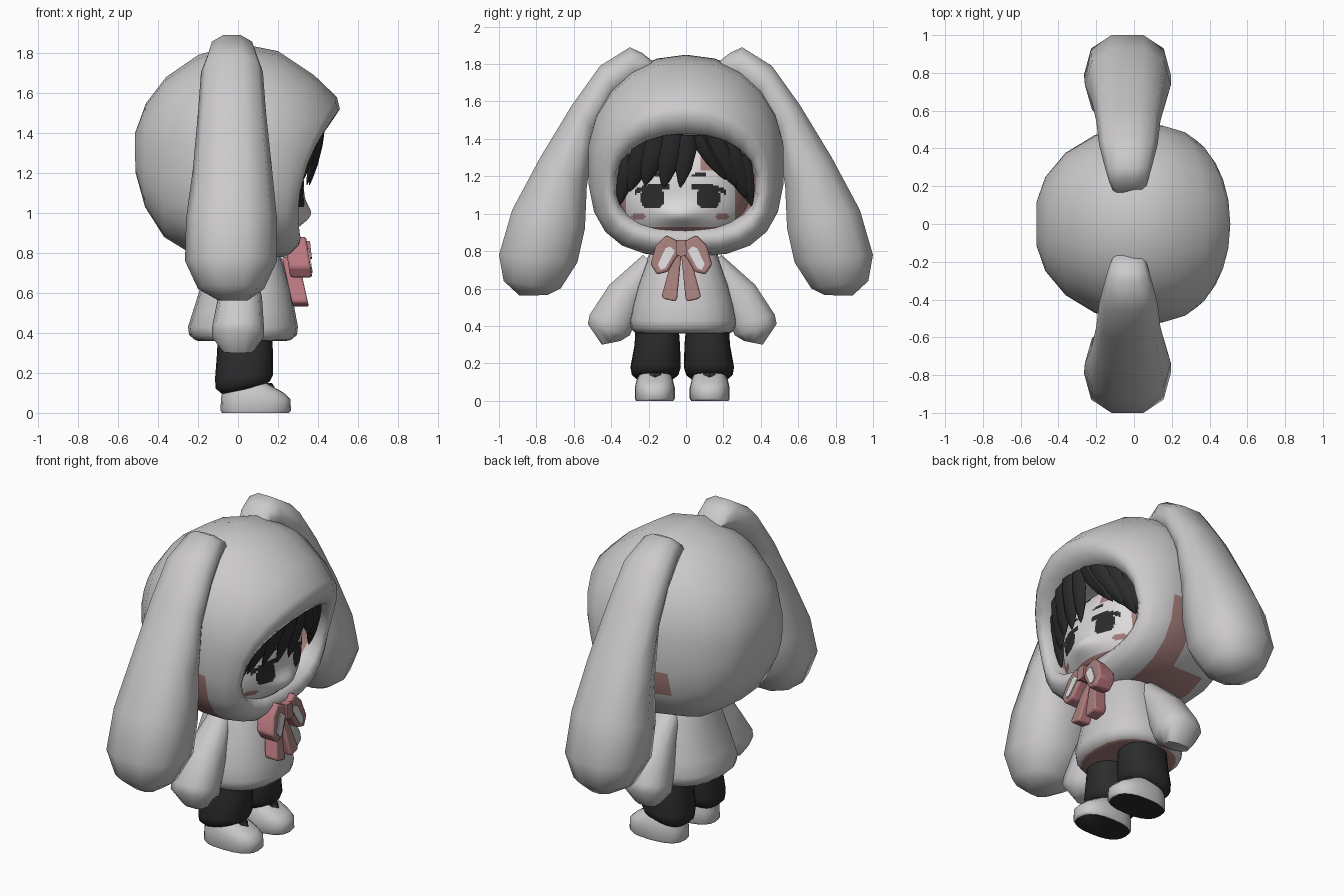
import bpy, bmesh, math

if "Cube" in bpy.data.objects:
    bpy.data.objects.remove(bpy.data.objects["Cube"])


def material(name, r, g, b):
    m = bpy.data.materials.new(name)
    m.diffuse_color = (r, g, b, 1)
    m.use_nodes = True
    m.node_tree.nodes["Principled BSDF"].inputs["Base Color"].default_value = m.diffuse_color
    return m


FUR = material("soft white", 0.60, 0.585, 0.595)
SKIN = material("pale skin", 0.72, 0.70, 0.70)
BLACK = material("charcoal", 0.025, 0.025, 0.027)
SHADE = material("dusty pink", 0.38, 0.21, 0.20)
RIBBON = material("ribbon pink", 0.50, 0.19, 0.22)


def power(v, e):
    return math.copysign(abs(v) ** e, v)


def finish(name, bm, mats, angle=45, mirror=False, rule=None, y=0, bevel=0):
    bmesh.ops.recalc_face_normals(bm, faces=bm.faces)
    if rule:
        for f in bm.faces:
            f.material_index = rule(f.calc_center_median(), f.normal)
    me = bpy.data.meshes.new(name)
    bm.to_mesh(me)
    bm.free()
    ob = bpy.data.objects.new(name, me)
    bpy.context.collection.objects.link(ob)
    for m in mats:
        me.materials.append(m)
    ob.location.y = y
    bpy.ops.object.select_all(action='DESELECT')
    ob.select_set(True)
    bpy.context.view_layer.objects.active = ob
    bpy.ops.object.shade_smooth_by_angle(angle=math.radians(angle))
    if bevel:
        b = ob.modifiers.new("bevel", 'BEVEL')
        b.width, b.segments = bevel, 2
    if mirror:
        m = ob.modifiers.new("mirror", 'MIRROR')
        m.use_axis = (False, True, False)
    return ob


def loft(bm, rings):
    loops = [[bm.verts.new(p) for p in r] for r in rings]
    n = len(loops[0])
    for a, b in zip(loops, loops[1:]):
        for i in range(n):
            bm.faces.new((a[i], a[(i + 1) % n], b[(i + 1) % n], b[i]))
    bm.faces.new(loops[0])
    bm.faces.new(loops[-1])
    return bm


def flat_ring(z, x0, x1, y0, y1, n=20, e=0.85, tilt=0):
    pts = []
    for i in range(n):
        a = 2 * math.pi * i / n
        c, s = power(math.cos(a), e), power(math.sin(a), e)
        pts.append(((x0 + x1) / 2 + c * (x1 - x0) / 2,
                    (y0 + y1) / 2 + s * (y1 - y0) / 2, z + tilt * c))
    return pts


def limb_ring(yi, zi, yo, zo, x0, x1, n=10):
    # ring spanning an inner and an outer point in the y-z plane
    pts = []
    for i in range(n):
        a = 2 * math.pi * (i + 0.5) / n
        c, s = power(math.cos(a), 0.85) / 0.96, power(math.sin(a), 0.85)
        pts.append(((x0 + x1) / 2 + s * (x1 - x0) / 2,
                    (yi + yo) / 2 + c * (yo - yi) / 2,
                    (zi + zo) / 2 + c * (zo - zi) / 2))
    return pts


def hood_ring(xt, zt, xb, zb, ry, xm, n=22):
    pts = []
    for i in range(n):
        a = 2 * math.pi * i / n
        u, v = math.cos(a), math.sin(a)
        e = 0.7 if u < 0 else 0.95
        u, v = power(u, e), power(v, e)
        pts.append((xm + (xt - xb) / 2 * u + ((xt + xb) / 2 - xm) * u * u,
                    ry * v, (zt + zb) / 2 + (zt - zb) / 2 * u))
    return pts


# hood: back cap, crown, slanted rounded brim, then turned inside
HOOD = [(-.515, 1.40, -.512, 1.2, .12, -.515), (-.46, 1.55, -.465, 1.03, .25, -.47),
        (-.36, 1.68, -.37, .88, .38, -.36), (-.2, 1.79, -.24, .8, .475, -.2),
        (0, 1.85, 0, .77, .52, 0), (.2, 1.81, .15, .77, .525, .15),
        (.38, 1.69, .26, .785, .49, .26), (.495, 1.58, .305, .83, .445, .315),
        (.51, 1.52, .315, .865, .42, .33), (.45, 1.43, .29, .905, .385, .31),
        (.3, 1.42, .2, .93, .375, .24), (.1, 1.41, .1, .94, .35, .1)]
finish("hood", loft(bmesh.new(), [hood_ring(*r) for r in HOOD]), [FUR, SHADE], 70,
       rule=lambda c, n: int(-.11 < c.x < .17 and c.z < 1.2 and abs(n.x) < .6
                             or -.25 < c.x < .2 and c.z < .83))

# drooping ears
EAR = [(.15, 1.74, .16, 1.80, -.10, .05), (.20, 1.75, .235, 1.86, -.13, .07),
       (.27, 1.70, .30, 1.89, -.15, .09),
       (.38, 1.62, .46, 1.79, -.185, .125), (.48, 1.43, .61, 1.58, -.2, .14),
       (.53, 1.15, .78, 1.30, -.225, .17), (.54, .92, .93, 1.02, -.26, .195),
       (.58, .74, 1.0, .78, -.265, .195), (.67, .60, .975, .64, -.2, .13),
       (.74, .565, .89, .562, -.1, .05)]
finish("ear", loft(bmesh.new(), [limb_ring(*r) for r in EAR]), [FUR], 55, mirror=True)

# sleeves with rounded ends
ARM = [(.13, .70, .21, .78, -.06, .08), (.20, .54, .39, .62, -.1, .12),
       (.26, .40, .495, .46, -.13, .13), (.28, .35, .505, .41, -.13, .13),
       (.33, .32, .43, .30, -.08, .08)]
finish("arm", loft(bmesh.new(), [limb_ring(*r) for r in ARM]), [FUR], 50, mirror=True, y=-.02)

# sweater with a dark pink underside
BODY = [(.36, -.2, .24, .24), (.365, -.215, .265, .26), (.39, -.245, .295, .283), (.43, -.25, .30, .29),
        (.51, -.225, .285, .275), (.62, -.19, .265, .245), (.74, -.16, .23, .20), (.82, -.14, .2, .17)]
finish("sweater", loft(bmesh.new(), [flat_ring(z, a, b, -y, y) for z, a, b, y in BODY]), [FUR, SHADE],
       50, y=-.015, rule=lambda c, n: int(n.z < -.8))

# trousers, fuller towards the cuffs
LEG = [(.40, -.10, .17, .02, .25, 0), (.30, -.105, .175, .012, .255, 0), (.18, -.115, .175, .008, .277, .01),
       (.14, -.112, .16, .02, .27, .018), (.115, -.08, .12, .055, .24, .02)]
finish("trouser_leg", loft(bmesh.new(), [flat_ring(*r[:5], tilt=r[5]) for r in LEG]), [BLACK], 50,
       mirror=True, y=-.02)

# shoes with black soles and a small black tongue
SHOE = [(0, -.08, .255, .048, .248), (.012, -.088, .265, .04, .253), (.07, -.085, .262, .04, .253),
        (.10, -.08, .23, .047, .247), (.145, -.07, .15, .06, .23), (.165, -.05, .11, .08, .21)]
finish("shoe", loft(bmesh.new(), [flat_ring(*r, e=.8) for r in SHOE]), [FUR, BLACK], 50, mirror=True,
       y=-.02, rule=lambda c, n: int(n.z < -.8 and c.z < .01))
finish("shoe_tongue", loft(bmesh.new(), [flat_ring(z, .05, x, .105, .185, 8)
                                         for z, x in ((.125, .185), (.15, .17))]),
       [BLACK], mirror=True, y=-.02)


# face: a fine curved panel with painted features
def face_q(y, z):
    return abs(y / .37) ** 2.5 + abs((z - 1.12) / .31) ** 2.5


def face_x(y, z):
    return (.05 + .28 * math.sqrt(max(0, 1 - face_q(y, z)))
            + .05 * math.exp(-(y / .12) ** 2 - ((z - .99) / .06) ** 2))


def oval(a, z, ca, cz, ra, rz, p=2):
    return abs((a - ca) / ra) ** p + abs((z - cz) / rz) ** p < 1


def face_paint(c, n):
    a, z = abs(c.y), c.z
    lash = 1.145 - .4 * max(0, a - .17)
    if z > 1.31 and not .02 < c.y + .03 < .16:
        return 1
    if oval(a, z, .15, 1.085, .062, .06, 2.6) or (.06 < a < .245 and abs(z - lash) < .014):
        return 1
    if .06 < a < .14 and abs(z - 1.205 - .1 * (a - .06)) < .008:
        return 1
    if z < .935 or a > .29 or (z > 1.23 and c.y > .11) or oval(a, z, .225, .985, .04, .016):
        return 2
    return 0


bm = bmesh.new()
NY, NZ = 76, 62
grid = []
for j in range(NZ + 1):
    z = .81 + .62 * j / NZ
    grid.append([bm.verts.new((face_x(y, z), y, z)) for y in (-.37 + .74 * i / NY for i in range(NY + 1))])
for j in range(NZ):
    for i in range(NY):
        bm.faces.new((grid[j][i], grid[j][i + 1], grid[j + 1][i + 1], grid[j + 1][i]))
outside = [f for f in bm.faces if face_q(f.calc_center_median().y, f.calc_center_median().z) > .97]
bmesh.ops.delete(bm, geom=outside, context='FACES')
finish("face", bm, [SKIN, BLACK, SHADE], 60, rule=face_paint, y=-.03)

# fringe of tapered locks: root y, z, tip y, z, width
LOCKS = [(.01, 1.42, -.03, 1.14, .09), (-.07, 1.43, -.12, 1.14, .11), (-.15, 1.42, -.22, 1.15, .11),
         (-.22, 1.39, -.30, 1.12, .11), (-.30, 1.32, -.36, 1.04, .08),
         (.07, 1.42, .21, 1.18, .08), (.14, 1.42, .27, 1.14, .11), (.22, 1.39, .32, 1.08, .11),
         (.30, 1.32, .35, 1.04, .08)]
bm = bmesh.new()
for y0, z0, y1, z1, w in LOCKS:
    rings = []
    for t, s in ((0, .8), (.3, 1), (.65, .8), (.9, .35), (1, .05)):
        y, z = y0 + (y1 - y0) * t ** 1.3, z0 + (z1 - z0) * t
        x = .41 - .9 * y * y - .2 * (1.4 - z)
        rings.append([(x + .03 * s * math.sin(k * math.pi / 3), y + w * .6 * s * math.cos(k * math.pi / 3), z)
                      for k in range(6)])
    loft(bm, rings)
finish("hair_fringe", bm, [BLACK], 50)


# bow made of slabs cut in the y-z plane and leaning forward
def slab(name, pts, x_top, x_low, thick, mats, bevel=.012):
    zs = [p[1] for p in pts]
    lo, hi = min(zs), max(zs)
    front = [(x_low + (x_top - x_low) * (z - lo) / (hi - lo), y, z) for y, z in pts]
    back = [(x - thick, y, z) for x, y, z in front]
    finish(name, loft(bmesh.new(), [back, front]), mats, 35, mirror=True, y=-.025, bevel=bevel,
           rule=lambda c, n: int(len(mats) > 1 and n.x > .6))


PINKS = [RIBBON, SHADE]
slab("bow_loop", [(0, .79), (.015, .85), (.08, .885), (.135, .83), (.165, .73), (.13, .675), (.07, .69), (.03, .76)],
     .34, .372, .11, PINKS)
slab("bow_highlight", [(.035, .80), (.06, .825), (.085, .815), (.125, .73), (.11, .70), (.085, .71)],
     .355, .374, .008, [SKIN], 0)
slab("bow_tail", [(0, .78), (.045, .78), (.105, .56), (.095, .545), (.03, .53), (.022, .55)],
     .30, .355, .08, PINKS)
slab("bow_knot", [(-.001, .86), (.025, .86), (.028, .78), (-.001, .77)], .36, .37, .08, PINKS, 0)
